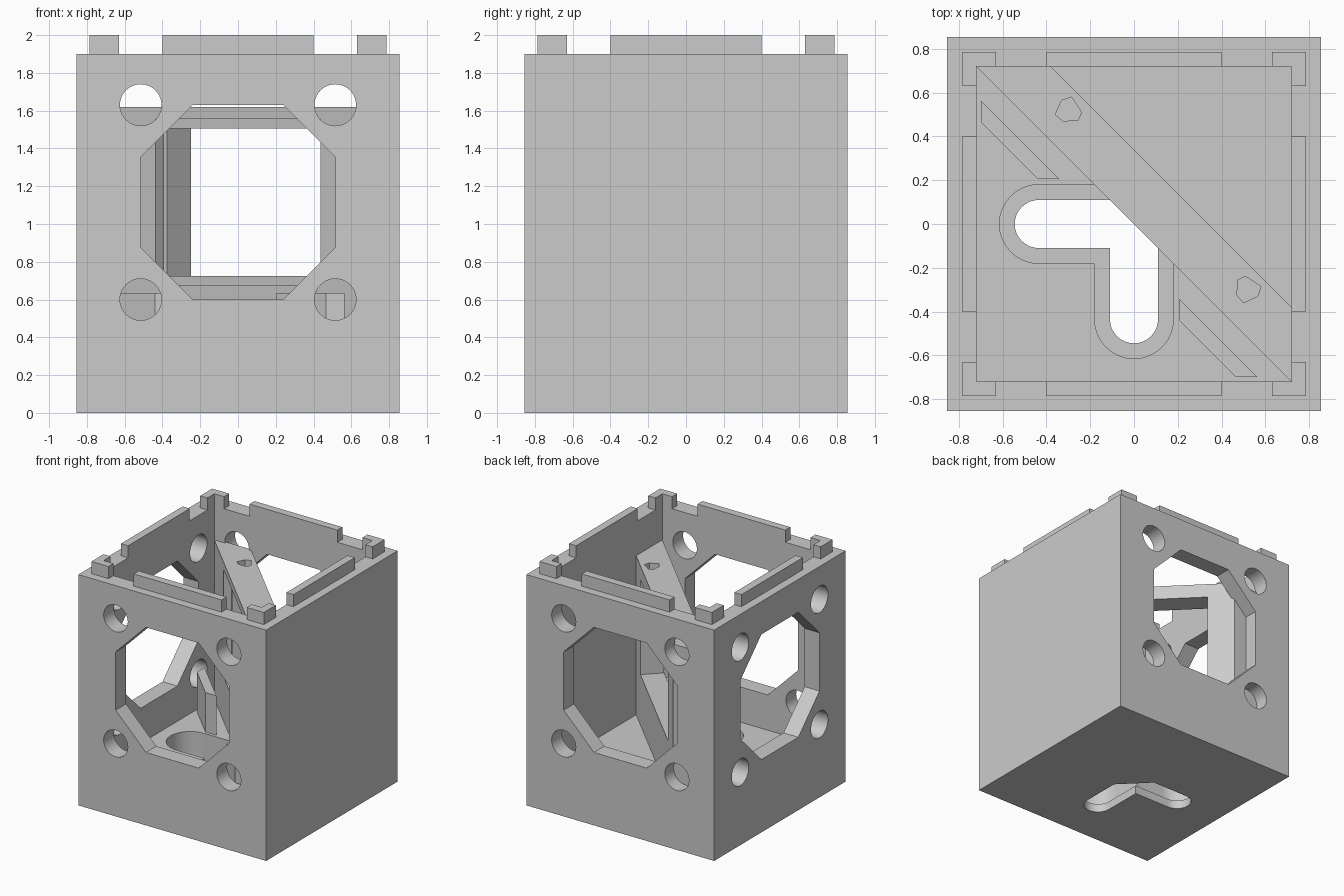
import bpy, bmesh
from math import sin, cos, pi, radians

default = bpy.data.objects.get("Cube")
if default:
    bpy.data.objects.remove(default, do_unlink=True)

grey = bpy.data.materials.new("plain_grey")
grey.use_nodes = True
colour = (0.6, 0.6, 0.6, 1)
grey.diffuse_color = colour
grey.node_tree.nodes["Principled BSDF"].inputs["Base Color"].default_value = colour

OUT, IN, TOP, FLOOR = 0.855, 0.72, 1.9, 0.31   # case half widths, rim and floor heights
MID = 1.115                                    # height of the window centres


def prism(name, outline, lo, hi, axis="z"):
    """Extrude a flat outline along an axis."""
    place = {"x": lambda u, v, w: (w, u, v),
             "y": lambda u, v, w: (u, w, v),
             "z": lambda u, v, w: (u, v, w)}[axis]
    bm = bmesh.new()
    a = [bm.verts.new(place(u, v, lo)) for u, v in outline]
    b = [bm.verts.new(place(u, v, hi)) for u, v in outline]
    bm.faces.new(a)
    bm.faces.new(b)
    for i in range(len(a)):
        j = (i + 1) % len(a)
        bm.faces.new((a[i], a[j], b[j], b[i]))
    bmesh.ops.recalc_face_normals(bm, faces=bm.faces)
    mesh = bpy.data.meshes.new(name)
    bm.to_mesh(mesh)
    bm.free()
    mesh.materials.append(grey)
    obj = bpy.data.objects.new(name, mesh)
    bpy.context.collection.objects.link(obj)
    return obj


def cut(target, cutter):
    """Subtract the cutter for good and discard it."""
    mod = target.modifiers.new("cut", "BOOLEAN")
    mod.operation, mod.solver, mod.object = "DIFFERENCE", "EXACT", cutter
    bpy.context.view_layer.objects.active = target
    bpy.ops.object.modifier_apply(modifier=mod.name)
    bpy.data.objects.remove(cutter, do_unlink=True)


def rect(x0, x1, y0, y1):
    return [(x0, y0), (x1, y0), (x1, y1), (x0, y1)]


def arc(cx, cy, r, start, end, steps):
    angles = [radians(start + (end - start) * i / steps) for i in range(steps + 1)]
    return [(cx + r * cos(t), cy + r * sin(t)) for t in angles]


def diagonal_rect(half, n0, n1):
    """Rectangle lying along the diagonal, between x + y = n0 and n1."""
    return [(n / 2 - t, n / 2 + t) for n, t in
            ((n0, -half), (n1, -half), (n1, half), (n0, half))]


def angled_slot(r, reach=0.435):
    """Two round-ended arms meeting on the diagonal."""
    return ([(-r, r)] + arc(-reach, 0, r, 90, 270, 16) + [(-r, -r)]
            + arc(0, -reach, r, 180, 360, 16) + [(r, -r)])


# Open-topped case
case = prism("case", rect(-OUT, OUT, -OUT, OUT), 0, TOP)
cut(case, prism("cavity", rect(-IN, IN, -IN, IN), FLOOR, TOP + 0.2))

# Octagonal windows and round corner holes: front to back, and right wall only
w, f = 0.515, 0.24
octagon = [(u, MID + v) for u, v in
           ((-w, -f), (-f, -w), (f, -w), (w, -f), (w, f), (f, w), (-f, w), (-w, f))]
for axis, end in (("y", 1), ("x", 0)):
    cut(case, prism("window_cutter", octagon, -1, end, axis))
    for u in (-w, w):
        for v in (-w, w):
            circle = arc(u, MID + v, 0.11, 0, 360, 40)[:-1]
            cut(case, prism("hole_cutter", circle, -1, end, axis))

# Stepped slot in the floor
cut(case, prism("slot_recess", angled_slot(0.18), 0.07, FLOOR + 0.1))
cut(case, prism("slot_through", angled_slot(0.11), -0.1, 0.2))

# Diagonal frame with stepped window
e = IN + 0.02
frame = prism("diagonal_frame", [(-e, e), (0.34 - e, e), (e, 0.34 - e), (e, -e)],
              FLOOR - 0.02, 1.62)
cut(frame, prism("frame_opening", diagonal_rect(0.42, -0.1, 0.5), MID - 0.39, MID + 0.39))
cut(frame, prism("frame_recess", diagonal_rect(0.437, -0.1, 0.086), MID - 0.44, MID + 0.44))

# Small blind holes in the frame top, mirrored across the other diagonal
pocket = [(-0.36, 0.50), (-0.33, 0.565), (-0.285, 0.58),
          (-0.24, 0.51), (-0.255, 0.475), (-0.325, 0.47)]
for outline in (pocket, [(y, x) for x, y in pocket]):
    cut(frame, prism("pocket_cutter", outline, 1.52, 1.7))

# Retaining ribs in front of the frame
n0, n1, near, far = -0.235, -0.135, 0.205, 0.70
rib = [(-far, n1 + far), (-far, n0 + far), (n0 - near, near), (n1 - near, near)]
prism("left_rib", [(y, x) for x, y in rib], FLOOR - 0.02, 0.635)
prism("right_rib", rib, FLOOR - 0.02, 0.635)

# Rim tabs: one bar per side and one angle piece per corner
t0, t1, c = IN, 0.785, 0.63
corner = [(c, t0), (c, t1), (t1, t1), (t1, c), (t0, c), (t0, t0)]
bar = rect(-0.4, 0.4, t0, t1)
for i, side in enumerate(("back", "right", "front", "left")):
    q = round(cos(i * pi / 2)), round(sin(i * pi / 2))
    for part, shape in (("bar_tab", bar), ("corner_tab", corner)):
        turned = [(x * q[0] - y * q[1], x * q[1] + y * q[0]) for x, y in shape]
        prism(side + "_" + part, turned, TOP - 0.01, 2.0)

# Smooth round holes, keep every edge crisp
bpy.ops.object.select_all(action="DESELECT")
case.select_set(True)
bpy.context.view_layer.objects.active = case
bpy.ops.object.shade_smooth_by_angle(angle=radians(30))
